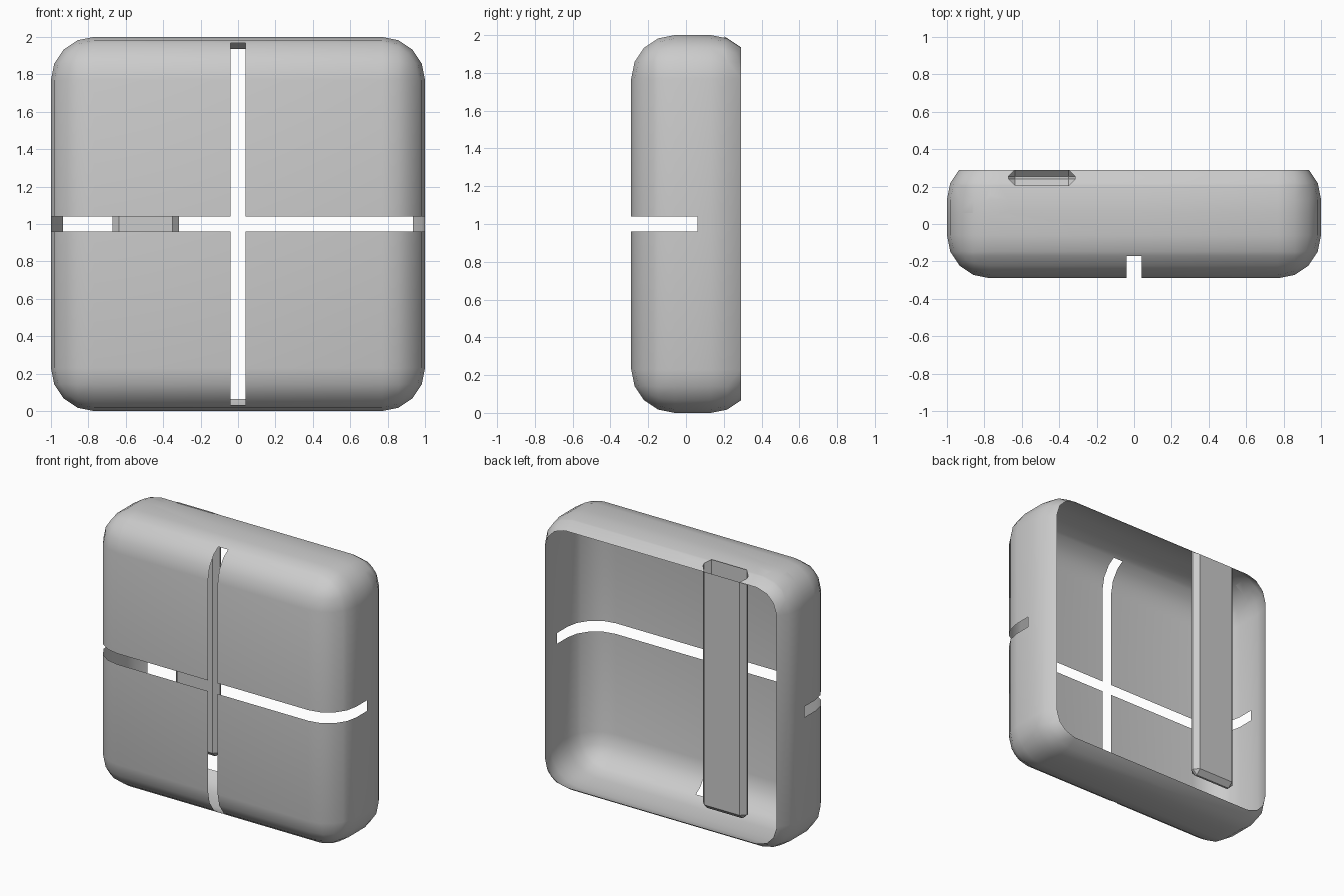
import bpy, bmesh
from mathutils import Vector

if "Cube" in bpy.data.objects:
    bpy.data.objects.remove(bpy.data.objects["Cube"])


def bevelled_box(lo, hi, radius, segments):
    bm = bmesh.new()
    bmesh.ops.create_cube(bm, size=1)
    lo, hi = Vector(lo), Vector(hi)
    for v in bm.verts:
        v.co = Vector([(lo[i] + hi[i]) / 2 + v.co[i] * (hi[i] - lo[i]) for i in range(3)])
    bmesh.ops.bevel(bm, geom=bm.edges[:], offset=radius, segments=segments,
                    profile=0.5, affect='EDGES')
    return bm


def slice_mesh(bm, co, no, where=None, clear=False):
    faces = [f for f in bm.faces if where is None or where(f.calc_center_median())]
    edges = {e for f in faces for e in f.edges}
    verts = {v for f in faces for v in f.verts}
    bmesh.ops.bisect_plane(bm, geom=list(verts) + list(edges) + faces, dist=1e-5,
                           plane_co=co, plane_no=no, clear_outer=clear)


def remove_faces(bm, test):
    doomed = [f for f in bm.faces if test(f.calc_center_median())]
    bmesh.ops.delete(bm, geom=doomed, context='FACES')


def finish(bm, name):
    mesh = bpy.data.meshes.new(name)
    bm.to_mesh(mesh)
    bm.free()
    ob = bpy.data.objects.new(name, mesh)
    bpy.context.collection.objects.link(ob)
    bpy.ops.object.select_all(action='DESELECT')
    ob.select_set(True)
    bpy.context.view_layer.objects.active = ob
    bpy.ops.object.shade_smooth_by_angle(angle=0.55)
    return ob


# Thin rounded shell, open at the back
BACK = 0.29
shell = bevelled_box((-1, -0.29, 0), (1, 0.36, 2), 0.23, 4)
slice_mesh(shell, (0, BACK, 0), (0, 1, 0), clear=True)

# Cross-shaped slots that wrap round the front edges
W = 0.039
front = lambda c: c.y < 0.2
for s in (-W, W):
    slice_mesh(shell, (s, 0, 0), (1, 0, 0), front)
    slice_mesh(shell, (0, 0, 1 + s), (0, 0, 1), front)
for y in (-0.17, 0.06):
    slice_mesh(shell, (0, y, 0), (0, 1, 0))
remove_faces(shell, lambda c: (abs(c.x) < W and c.y < -0.17)
             or (abs(c.z - 1) < W and c.y < 0.06))

# Notch in the top edge, shaped like the bar's cross-section
X0, X1, Y0, CH = -0.67, -0.315, 0.205, 0.035
MID, HALF = (X0 + X1) / 2, (X1 - X0) / 2
top = lambda c: c.z > 1.9 and c.y > 0.06 and abs(c.x) < 0.9
slice_mesh(shell, (0, Y0, 0), (0, 1, 0), top)
for s in (-1, 1):
    side = MID + s * HALF
    slice_mesh(shell, (side, 0, 0), (1, 0, 0), top)
    slice_mesh(shell, (side, Y0 + CH, 0), (s, -1, 0), top)
    slice_mesh(shell, (side, BACK - CH, 0), (s, 1, 0), top)


def in_notch(c):
    dx = abs(c.x - MID)
    dy = abs(c.y - (Y0 + BACK) / 2)
    h = (BACK - Y0) / 2
    return c.z > 1.9 and dx < HALF and dy < h and dx + dy < HALF + h - CH


remove_faces(shell, in_notch)
finish(shell, "outer_shell")

# Hollow chamfered bar hanging inside the back, open at the top
bar = bevelled_box((X0, Y0, 0.2), (X1, BACK, 2.3), CH, 1)
slice_mesh(bar, (0, 0.22, 1.983), (0, 0.56, 0.83), clear=True)
finish(bar, "back_bar")
